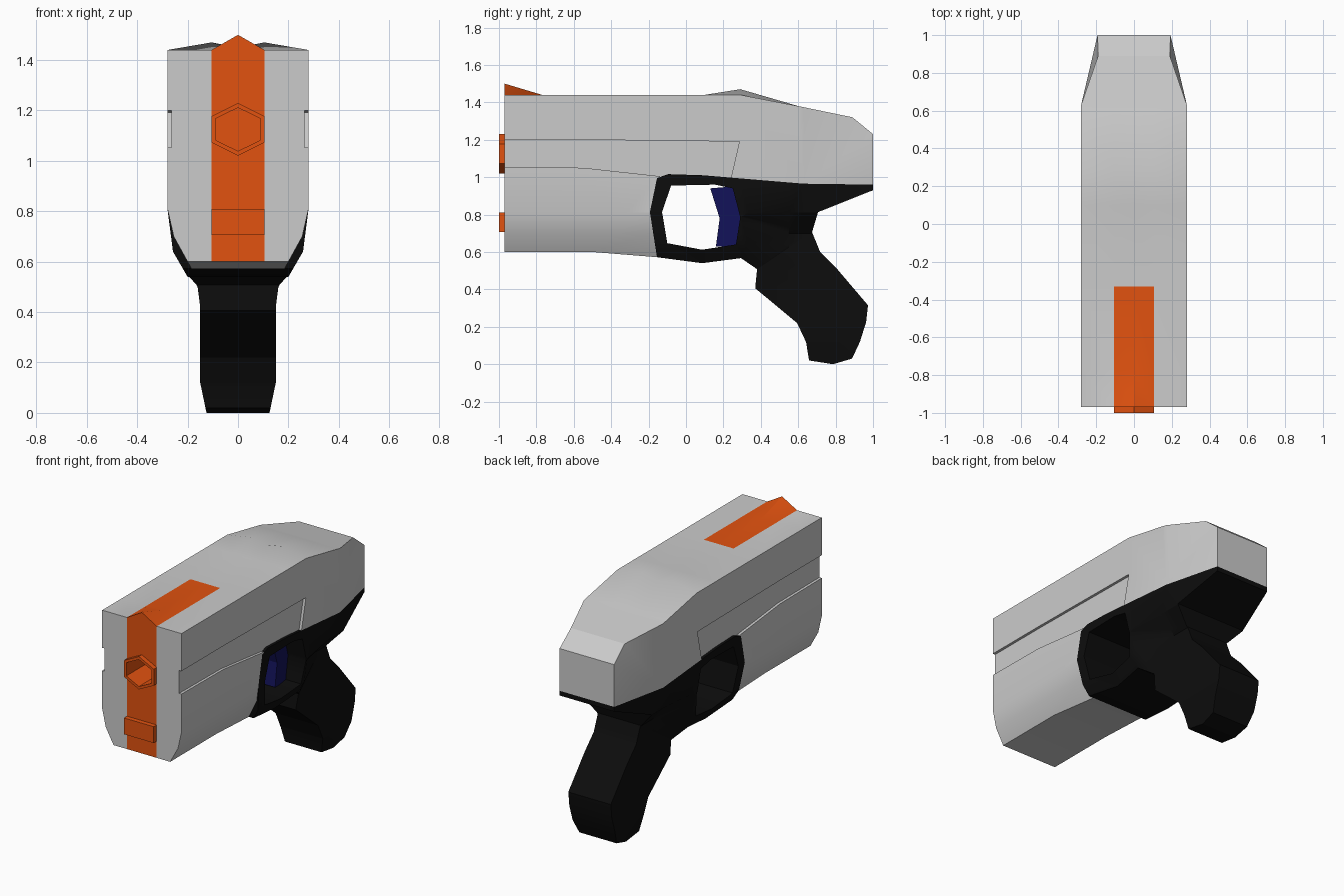
import bpy, bmesh
from math import pi, radians
from mathutils import Vector, Matrix

if "Cube" in bpy.data.objects:
    bpy.data.objects.remove(bpy.data.objects["Cube"])


def paint(name, rgb):
    m = bpy.data.materials.new(name)
    m.diffuse_color = (*rgb, 1)
    m.use_nodes = True
    m.node_tree.nodes["Principled BSDF"].inputs["Base Color"].default_value = m.diffuse_color
    return m


orange = paint("orange", (0.76, 0.085, 0.005))
black = paint("black", (0.004, 0.004, 0.004))
navy = paint("navy", (0.006, 0.006, 0.1))


def interp(v, table):
    """Piecewise linear lookup."""
    for (a, p), (b, q) in zip(table, table[1:]):
        if v <= b:
            return p + (q - p) * max(0, v - a) / (b - a)
    return table[-1][1]


def bisect(bm, axis, value):
    no = Vector((0, 0, 0))
    no[axis] = 1
    bmesh.ops.bisect_plane(bm, geom=bm.verts[:] + bm.edges[:] + bm.faces[:],
                           plane_co=no * value, plane_no=no, dist=1e-4)


def side_extrude(loops, width, ycuts=(), zcuts=()):
    """Extrude (y, z) outlines along x; half width may vary with y and z."""
    bm = bmesh.new()
    for loop in loops:
        vs = [bm.verts.new((0, y, z)) for y, z in loop]
        for a, b in zip(vs, vs[1:] + vs[:1]):
            bm.edges.new((a, b))
    bmesh.ops.triangle_fill(bm, use_beauty=True, edges=bm.edges[:], normal=(1, 0, 0))
    base = bm.verts[:]
    ext = bmesh.ops.extrude_face_region(bm, geom=bm.faces[:])
    for v in base:
        v.co.x = -1
    for v in ext["geom"]:
        if isinstance(v, bmesh.types.BMVert):
            v.co.x = 1
    for y in ycuts:
        bisect(bm, 1, y)
    for z in zcuts:
        bisect(bm, 2, z)
    for v in bm.verts:
        v.co.x *= width(v.co.y, v.co.z)
    bmesh.ops.recalc_face_normals(bm, faces=bm.faces[:])
    return bm


def finish(name, bm, *mats):
    me = bpy.data.meshes.new(name)
    bm.to_mesh(me)
    bm.free()
    for m in mats:
        me.materials.append(m)
    ob = bpy.data.objects.new(name, me)
    bpy.context.collection.objects.link(ob)
    return ob


def activate(ob):
    bpy.ops.object.select_all(action='DESELECT')
    ob.select_set(True)
    bpy.context.view_layer.objects.active = ob


def smooth(ob):
    activate(ob)
    bpy.ops.object.shade_smooth_by_angle(angle=radians(25))


def carve(ob, cutter):
    cutter.hide_render = True
    mod = ob.modifiers.new("carve", 'BOOLEAN')
    mod.operation, mod.solver, mod.object = 'DIFFERENCE', 'EXACT', cutter
    activate(ob)
    bpy.ops.object.modifier_apply(modifier=mod.name)
    bpy.data.objects.remove(cutter)


def hexagon(radius, y0, y1):
    """Point-up hexagonal prism along y at the muzzle centre."""
    bm = bmesh.new()
    bmesh.ops.create_cone(bm, cap_ends=True, segments=6, radius1=radius, radius2=radius,
                          depth=y1 - y0, matrix=Matrix.Rotation(pi / 2, 4, 'X'))
    zmax = max(v.co.z for v in bm.verts)
    if zmax < radius * 0.95:
        bmesh.ops.rotate(bm, verts=bm.verts, matrix=Matrix.Rotation(pi / 6, 3, 'Y'))
    bmesh.ops.scale(bm, vec=(1.155, 1, 1), verts=bm.verts)
    bmesh.ops.translate(bm, vec=(0, (y0 + y1) / 2, 1.125), verts=bm.verts)
    return bm


# outline shared by the shell and the guard
seam = [(-0.155, 0.572), (-0.193, 0.813), (-0.155, 0.995), (-0.096, 1.016),
        (0.09, 1.01), (0.63, 0.965), (1.0, 0.96)]


# shell: grey body with orange centre strip, front sight and rear sight hump
def shell_width(y, z):
    return min(interp(z, [(0.5, 0.145), (0.6, 0.2), (0.7, 0.255), (0.81, 0.28)]),
               interp(y, [(0.63, 0.28), (0.89, 0.19), (1, 0.193)]))


shell_outline = [(-0.97, 0.6), (-0.5, 0.6)] + seam + [
    (1.0, 1.23), (0.89, 1.32), (0.6, 1.38), (0.29, 1.44), (0.1, 1.44),
    (-0.33, 1.44), (-0.77, 1.44), (-0.97, 1.44)]
bm = side_extrude([shell_outline], shell_width, [0.63], [0.7, 0.81])
for x in (-0.105, 0, 0.105):
    bisect(bm, 0, x)
for f in bm.faces:
    c = f.calc_center_median()
    front = f.normal.y < -0.9 and c.y < -0.96
    top = f.normal.z > 0.9 and c.y < -0.33
    if abs(c.x) < 0.105 and (front or top):
        f.material_index = 1
for v in bm.verts:
    x, y, z = v.co
    if z > 1.43:
        if abs(y - 0.29) < 0.01 and abs(x) < 0.12:
            v.co.z = 1.47 if abs(x) > 0.05 else 1.45
        if y < -0.96 and abs(x) < 0.01:
            v.co.z = 1.5
shell = finish("shell", bm, None, orange)

# shallow side recesses
recess = [(-1.1, 1.2), (-0.55, 1.2), (0.285, 1.19), (0.23, 0.95), (-0.14, 0.95),
          (-0.14, 1.005), (-0.55, 1.05), (-1.1, 1.055)]
for s in (-1, 1):
    bm = side_extrude([recess], lambda y, z: 0.1)
    bmesh.ops.translate(bm, vec=(s * 0.363, 0, 0), verts=bm.verts)
    carve(shell, finish("recess_cutter", bm))
carve(shell, finish("bore_cutter", hexagon(0.094, -1.1, -0.78)))
smooth(shell)

# muzzle: hexagonal ring with a deep bore
bm = hexagon(0.105, -1.0, -0.77)
face = min(bm.faces, key=lambda f: f.calc_center_median().y)
bmesh.ops.inset_individual(bm, faces=[face], thickness=0.019)
face = bmesh.ops.extrude_discrete_faces(bm, faces=[face])["faces"][0]
bmesh.ops.translate(bm, vec=(0, 0.2, 0), verts=face.verts)
finish("muzzle", bm, orange)

# front block under the muzzle
bm = bmesh.new()
bmesh.ops.create_cube(bm, size=1, matrix=Matrix.Translation((0, -0.98, 0.758))
                      @ Matrix.Diagonal((0.21, 0.04, 0.104, 1)))
finish("front_block", bm, orange)


# grip and trigger guard in one piece
def grip_width(y, z):
    guard = interp(z, [(0, 0.125), (0.12, 0.15), (0.42, 0.15), (0.5, 0.165),
                       (0.54, 0.2), (0.64, 0.258), (0.81, 0.28)])
    grip = interp(z, [(0, 0.125), (0.12, 0.15), (0.7, 0.15), (0.81, 0.25), (0.9, 0.28)])
    t = min(1, max(0, (y - 0.3) / 0.25))
    return min(guard + (grip - guard) * t, interp(y, [(0.63, 0.28), (1, 0.193)]))


grip_outline = seam + [
    (1.0, 0.93), (0.706, 0.813), (0.674, 0.706), (0.717, 0.6), (0.807, 0.51),
    (0.973, 0.315), (0.963, 0.225), (0.93, 0.12), (0.888, 0.03), (0.786, 0.0),
    (0.658, 0.02), (0.642, 0.118), (0.594, 0.22), (0.37, 0.406), (0.38, 0.508),
    (0.294, 0.567), (0.086, 0.54)]
finger_hole = [(-0.08, 0.955), (0.155, 0.96), (0.25, 0.94), (0.29, 0.786),
               (0.267, 0.64), (0.086, 0.612), (-0.1, 0.647), (-0.128, 0.813)]
grip = finish("grip_and_guard",
              side_extrude([grip_outline, finger_hole], grip_width,
                           [0.3, 0.55, 0.63], [0.12, 0.42, 0.5, 0.64, 0.7, 0.81]), black)
smooth(grip)

# trigger
trigger = [(0.13, 0.94), (0.25, 0.95), (0.3, 0.786), (0.275, 0.63), (0.16, 0.63), (0.18, 0.78)]
finish("trigger", side_extrude([trigger], lambda y, z: 0.15), navy)
